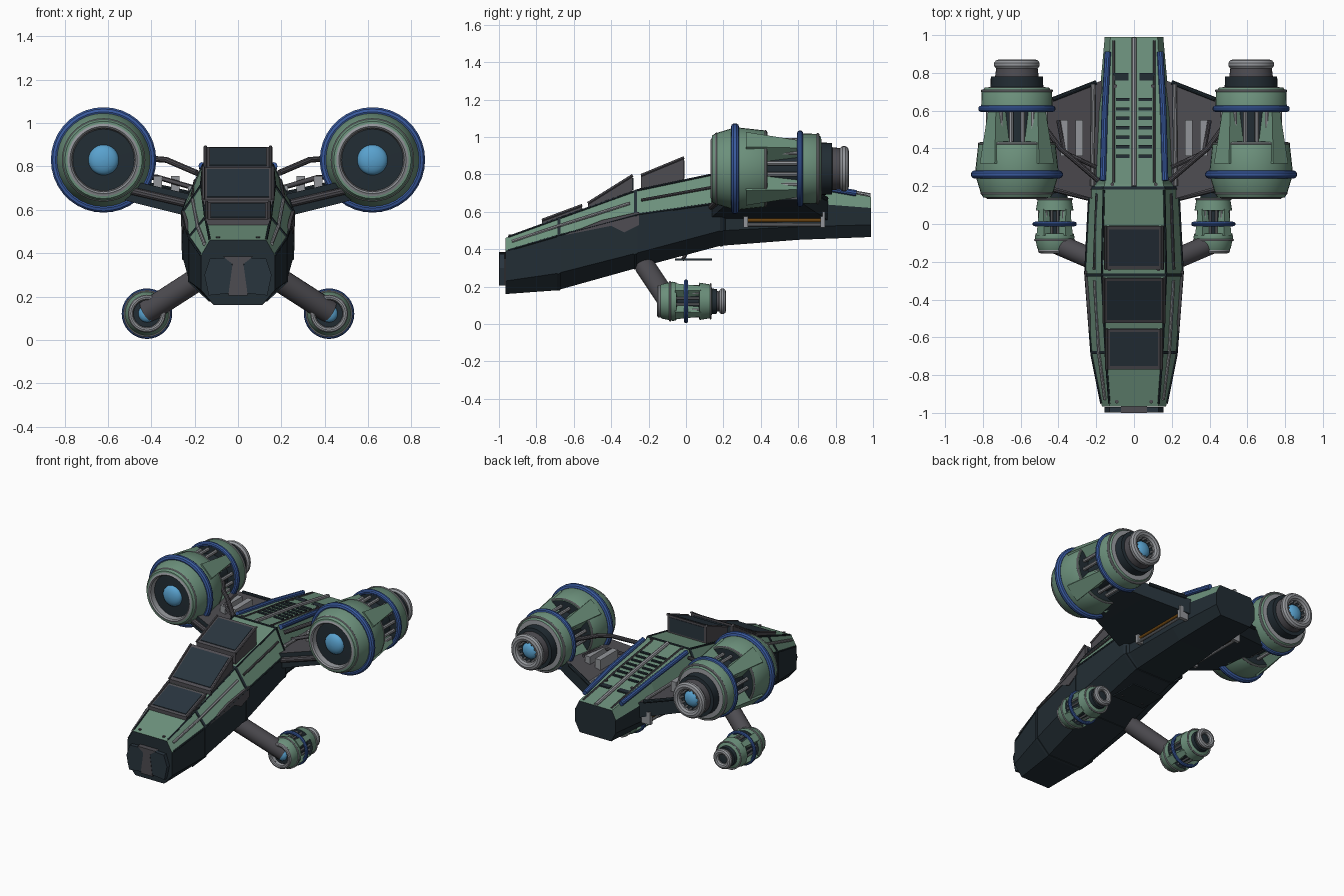
import bpy
from math import sin, cos, pi
from mathutils import Vector

old = bpy.data.objects.get("Cube")
if old:
    bpy.data.objects.remove(old, do_unlink=True)


def material(name, *rgb):
    mat = bpy.data.materials.new(name)
    mat.use_nodes = True
    mat.diffuse_color = (*rgb, 1)
    for node in mat.node_tree.nodes:
        if node.type == 'BSDF_PRINCIPLED':
            node.inputs["Base Color"].default_value = (*rgb, 1)
    return mat


green = material("hull green", .15, .28, .2)
navy = material("dark navy", .016, .026, .034)
glass = material("window glass", .022, .035, .048)
grey = material("dark grey", .075, .072, .082)
light = material("light grey", .29, .3, .32)
blue = material("trim blue", .04, .1, .34)
sky = material("glow blue", .1, .36, .62)
orange = material("orange", .5, .2, .02)


def loft(name, rings, mats, pick=None, wrap=False, smooth=False):
    """Skin a row of closed rings; pick(i, j) chooses the material of a quad."""
    mats = mats if isinstance(mats, list) else [mats]
    n, m = len(rings[0]), len(rings)
    faces, index = [], []
    for i in range(m if wrap else m - 1):
        k = (i + 1) % m
        for j in range(n):
            q = (j + 1) % n
            faces.append((i * n + j, i * n + q, k * n + q, k * n + j))
            index.append(pick(i, j) if pick else 0)
    if not wrap:
        faces += [tuple(range(n)), tuple(range((m - 1) * n, m * n))]
        index += [index[0], index[-1]]
    mesh = bpy.data.meshes.new(name)
    mesh.from_pydata([tuple(p) for ring in rings for p in ring], [], faces)
    for mat in mats:
        mesh.materials.append(mat)
    for face, value in zip(mesh.polygons, index):
        face.material_index = value
    import bmesh
    bm = bmesh.new()
    bm.from_mesh(mesh)
    bmesh.ops.recalc_face_normals(bm, faces=bm.faces)
    bm.to_mesh(mesh)
    bm.free()
    if smooth:
        mesh.shade_smooth()
        mesh.set_sharp_from_angle(angle=.6)
    obj = bpy.data.objects.new(name, mesh)
    bpy.context.collection.objects.link(obj)
    return obj


def box(name, x0, x1, y0, y1, z0, z1, mat):
    ring = lambda z: [(x0, y0, z), (x1, y0, z), (x1, y1, z), (x0, y1, z)]
    return loft(name, [ring(z0), ring(z1)], mat)


def tube(name, points, r, mat, sides=10):
    pts = [Vector(p) for p in points]
    rings = []
    for i, p in enumerate(pts):
        d = pts[min(i + 1, len(pts) - 1)] - pts[max(i - 1, 0)]
        u = d.cross(Vector((.1, .2, 1))).normalized()
        v = d.cross(u).normalized()
        rings.append([p + r * (u * cos(2 * pi * k / sides) + v * sin(2 * pi * k / sides)) for k in range(sides)])
    return loft(name, rings, mat, smooth=True)


def lathe(name, centre, profile, mats, picks=None, wrap=False, sides=36):
    cx, cy, cz = centre
    rings = [[(cx + r * cos(2 * pi * k / sides), cy + y, cz + r * sin(2 * pi * k / sides))
              for k in range(sides)] for y, r in profile]
    return loft(name, rings, mats, (lambda i, j: picks[i]) if picks else None, wrap, True)


def torus(name, centre, y, big, small, mat):
    lathe(name, centre, [(y + small * cos(k * pi / 5), big + small * sin(k * pi / 5)) for k in range(10)],
          mat, wrap=True)


def dome(name, centre, y, r, depth, mat):
    lathe(name, centre, [(y + depth * sin(a * pi / 12), max(r * cos(a * pi / 12), .001)) for a in range(7)], mat)


# Hull stations: y, top (half width, z), shoulder, lower side, belly
STATIONS = [
    (-.965, (.13, .46), (.17, .39), (.17, .23), (.11, .16)),
    (-.69, (.15, .56), (.225, .47), (.225, .27), (.13, .18)),
    (-.26, (.17, .715), (.258, .585), (.255, .38), (.15, .30)),
    (.19, (.16, .81), (.235, .65), (.235, .5), (.14, .42)),
    (.21, (.155, .805), (.205, .66), (.215, .5), (.14, .42)),
    (.6, (.145, .75), (.19, .65), (.19, .52), (.13, .45)),
    (.99, (.125, .68), (.155, .62), (.155, .53), (.12, .465))]


def section(y):
    for a, b in zip(STATIONS, STATIONS[1:]):
        if y <= b[0]:
            break
    t = (y - a[0]) / (b[0] - a[0])
    return [Vector(p).lerp(Vector(q), t) for p, q in zip(a[1:], b[1:])]


def hull_ring(y, grow=0):
    half = [(p.x + grow, p.y + (grow if k < 2 else -grow)) for k, p in enumerate(section(y))]
    return [(x, y, z) for x, z in half] + [(-x, y, z) for x, z in reversed(half)]


def on_facet(side, y, t, lift=0):
    s = section(y)
    p = s[0].lerp(s[1], t)
    return (side * (p.x + lift), y, p.y + lift)


def roof(y):
    return section(y)[0].y


# Fuselage, green above the shoulder line
hull = loft("fuselage", [hull_ring(s[0]) for s in STATIONS], [navy, green],
            lambda i, j: 1 if j in (0, 6, 7) else 0)
for face in hull.data.polygons:
    if abs(face.normal.y) > .95:
        face.material_index = 0
for y in (-.68, -.27, .19):
    loft("hull_seam", [hull_ring(y - .008, .004), hull_ring(y + .008, .004)], navy)

# Nose plate with a lighter centre bar
for s in (1, -1):
    plate = [(.035, .38), (.13, .375), (.155, .3), (.135, .205), (.04, .215), (.025, .34)]
    loft("nose_panel", [[(s * x, y, z) for x, z in plate] for y in (-.998, -.97)], glass)
bar = [(.07, .385), (.025, .35), (.045, .205), (-.045, .205), (-.025, .35), (-.07, .385)]
loft("nose_bar", [[(x, y, z) for x, z in bar] for y in (-1, -.965)], grey)

# Raised roof windows
for y0, y1, z0, z1, w in ((-.77, -.555, .555, .635, .145), (-.525, -.285, .645, .795, .16),
                          (-.24, -.01, .795, .89, .15)):
    sides = [(y0, roof(y0) - .02), (y1, roof(y1) - .02), (y1, z1), (y0, z0)]
    loft("window_frame", [[(x, y, z) for y, z in sides] for x in (-w, w)], grey)
    tilt = (z1 - z0) / (y1 - y0)
    a, b, g = y0 + .018, y1 - .018, w - .018
    pane = [(-g, a), (g, a), (g, b), (-g, b)]
    loft("window_pane", [[(x, y, z0 + tilt * (y - y0) + h) for x, y in pane] for h in (-.004, .004)], glass)
    box("window_back", -g, g, y1 - .004, y1 + .003, roof(y1) + .01, z1 - .015, glass)
    for s in (1, -1):
        tube("window_rail", [(s * w, y0, z0), (s * w, y1, z1)], .008, grey, 6)

# Rear deck: spine, slats and dark patches
tube("deck_spine", [(0, y, roof(y) + .004) for y in (.2, .21, .6, .985)], .014, light, 8)
for s in (1, -1):
    for k in range(7):
        y = .35 + k * .05
        x0, x1 = sorted((s * .025, s * .095))
        box("deck_slat", x0, x1, y, y + .018, roof(y) - .02, roof(y) + .006, navy)
    x0, x1 = sorted((s * .03, s * .11))
    box("deck_patch", x0, x1, .76, .8, roof(.78) - .03, roof(.78) + .005, navy)
    tube("deck_rail", [(s * .108, y, roof(y)) for y in (.22, .6, .97)], .007, grey, 6)

    # Trim along the hull edges
    tube("blue_rail", [on_facet(s, y, .05, .008) for y in (.23, .6, .91)], .017, blue)
    tube("front_strip", [on_facet(s, y, .45, .002) for y in (-.93, -.69, -.3)], .009, light, 8)
    tube("middle_strip", [on_facet(s, y, .45, .002) for y in (-.24, .16)], .008, grey, 8)
    tube("edge_strip", [on_facet(s, y, 0) for y in (-.95, -.69, -.26, .18)], .006, navy, 6)
    tube("shoulder_strip", [on_facet(s, y, 1) for y in (-.95, -.69, -.26, .18)], .006, navy, 6)
    for y in (-.94, -.66, -.24, .21, .73):
        x, _, z = on_facet(s, y, 0)
        tube("rivet", [(x - s * .04, y, roof(y)), (x - s * .04, y, roof(y) + .008)], .01, grey, 8)

    # Worn side panel
    patch = [(-.65, .475), (-.45, .555), (-.25, .6), (-.25, .53), (-.33, .49), (-.4, .525)]
    loft("side_patch", [[(s * (section(y)[1].x + h), y, z) for y, z in patch] for h in (-.01, .005)], grey)

    # Wing with lighter top skin
    def rib(x, y0, y1, z0, z1):
        return [(s * x, y0, z0), (s * x, y1, z0), (s * x, y1, z1), (s * x, y0, z1)]
    loft("wing", [rib(.17, .12, .76, .555, .66), rib(.45, .2, .65, .625, .725), rib(.58, .24, .6, .66, .75)],
         [navy, grey], lambda i, j: int(j == 2))
    tube("wing_front_edge", [(s * .2, .13, .62), (s * .5, .205, .69)], .018, grey)
    tube("wing_rear_edge", [(s * .2, .75, .67), (s * .43, .66, .72)], .012, navy)
    for x in (.29, .37):
        x0, x1 = sorted((s * (x - .02), s * (x + .02)))
        box("wing_vent", x0, x1, .36, .55, .67, .755, light)
    tube("wing_pipe", [(s * .19, .23, .77), (s * .33, .35, .83), (s * .39, .4, .835), (s * .5, .55, .83)], .014, grey)
    tube("wing_brace", [(s * .2, .3, .7), (s * .37, .38, .75), (s * .4, .55, .75)], .012, grey)
    tube("root_pipe", [(s * .22, .2, .7), (s * .215, .74, .69)], .012, light)

    # Pipes below the wing root
    for z, mat in ((.555, orange), (.53, light)):
        tube("belly_pipe", [(s * .225, .32, z), (s * .225, .74, z)], .009, mat)
    for y in (.32, .73):
        x0, x1 = sorted((s * .18, s * .245))
        box("pipe_clamp", x0, x1, y - .012, y + .012, .515, .6, light)

    # Arm to the lower engine
    tube("lower_arm", [(s * .14, -.22, .31), (s * .42, -.1, .13)], .055, grey, 20)


# Engines: lathed body, rings, waist pipes and tapered fairings
def engine(name, c, profile, picks, rings, waist, pipe, fairing):
    lathe(name + "_body", c, profile, [navy, green, light, grey], picks)
    for y, big, small, mat in rings:
        torus(name + "_ring", c, y, big, small, mat)
    for k in range(16):
        a = pi * (k + .5) / 8
        x, z = c[0] + pipe[0] * cos(a), c[2] + pipe[0] * sin(a)
        tube(name + "_pipe", [(x, waist[0], z), (x, waist[1], z)], pipe[1], light, 8)
    (ya, ra, wa), (yb, rb, wb), core = fairing
    for k in range(4):
        a = pi / 4 + k * pi / 2
        out, across = Vector((cos(a), 0, sin(a))), Vector((-sin(a), 0, cos(a)))
        loft(name + "_fairing", [[Vector((c[0], y, c[2])) + out * d + across * w
             for d, w in ((core, -v), (r, -v * .8), (r, v * .8), (core, v))]
             for y, r, v in ((ya, ra, wa), (yb, rb, wb))], green)


for s in (1, -1):
    c = (s * .62, 0, .83)
    engine("main_engine", c,
           [(.17, .02), (.175, .142), (.14, .147), (.132, .155), (.14, .167), (.14, .178), (.16, .19), (.265, .222),
            (.42, .205), (.435, .195), (.436, .125), (.6, .125), (.601, .19), (.7, .186), (.722, .17), (.725, .14),
            (.78, .138), (.782, .115), (.825, .11), (.83, .075), (.81, .02)],
           [0, 2, 2, 2, 1, 1, 1, 1, 1, 0, 0, 0, 1, 1, 2, 0, 0, 3, 3, 0],
           [(.262, .222, .022, blue), (.61, .188, .017, blue), (.845, .096, .026, light),
            (.162, .186, .007, light), (.425, .2, .007, light), (.705, .183, .008, light)],
           (.43, .605), (.155, .012), ((.32, .222, .07), (.61, .185, .035), .1))
    dome("intake_dome", c, .172, .07, -.035, sky)
    dome("exhaust_dome", c, .82, .055, .03, sky)
    for k in range(12):
        x, z = c[0] + .066 * cos(k * pi / 6), c[2] + .066 * sin(k * pi / 6)
        tube("exhaust_stud", [(x, .815, z), (x, .85, z)], .007, light, 6)

    c = (s * .42, 0, .121)
    engine("lower_engine", c,
           [(-.125, .01), (-.12, .062), (-.14, .066), (-.14, .085), (-.125, .093), (-.07, .105), (-.05, .1),
            (-.049, .065), (.07, .065), (.071, .1), (.13, .09), (.14, .068), (.165, .066), (.166, .055),
            (.19, .052), (.195, .01)],
           [0, 2, 2, 1, 1, 1, 0, 0, 0, 1, 1, 0, 0, 3, 0],
           [(0, .105, .012, blue), (-.142, .075, .013, light), (.195, .05, .019, light),
            (-.085, .104, .005, light), (.132, .092, .005, light)],
           (-.05, .075), (.082, .007), ((-.06, .108, .035), (.08, .1, .02), .05))
    dome("lower_intake_dome", c, -.122, .04, -.025, sky)

# Belly ramp plate
box("belly_plate", -.12, .12, -.06, .14, .34, .349, navy)
for s in (1, -1):
    tube("ramp_strut", [(s * .08, -.02, .34), (s * .08, .02, .41)], .01, grey, 8)
